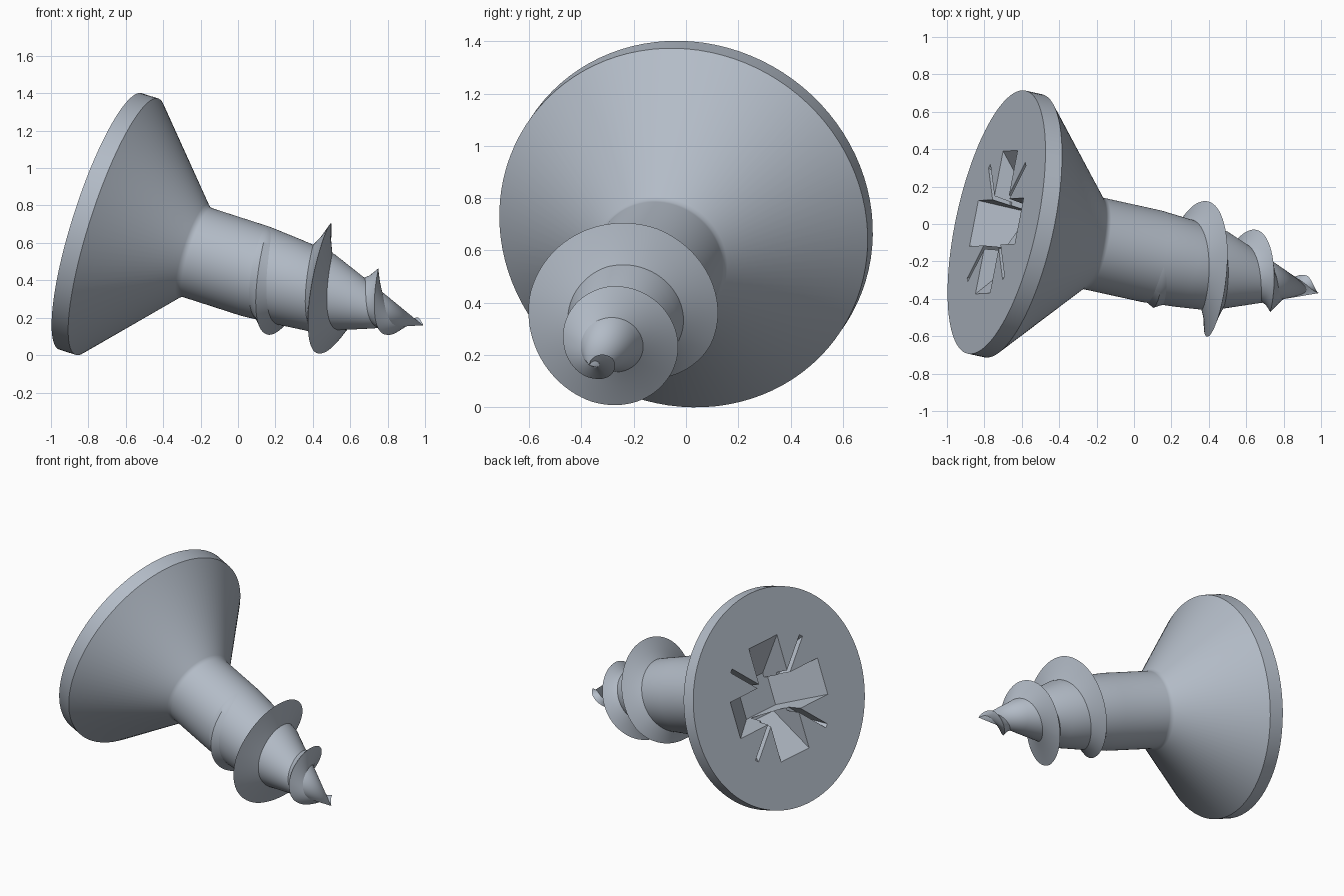
import bpy, bmesh, math
from mathutils import Matrix, Vector

cube = bpy.data.objects.get("Cube")
if cube:
    bpy.data.objects.remove(cube, do_unlink=True)

# One steel colour
steel = bpy.data.materials.new("steel grey")
steel.use_nodes = True
steel.diffuse_color = (0.45, 0.50, 0.57, 1)
bsdf = next(n for n in steel.node_tree.nodes if n.type == 'BSDF_PRINCIPLED')
bsdf.inputs["Base Color"].default_value = steel.diffuse_color

# Tilted frame: local z runs from the head to the tip
axis = Vector((0.931, -0.205, -0.30)).normalized()
u = Vector((0.19, 0.98, -0.08))
u = (u - axis * u.dot(axis)).normalized()
v = axis.cross(u)
frame = Matrix((u, v, axis)).transposed().to_4x4()
frame.translation = (-0.735, 0.01, 0.715)


def make_object(name, bm):
    bmesh.ops.recalc_face_normals(bm, faces=bm.faces)
    bm.transform(frame)
    mesh = bpy.data.meshes.new(name)
    bm.to_mesh(mesh)
    bm.free()
    mesh.materials.append(steel)
    obj = bpy.data.objects.new(name, mesh)
    bpy.context.collection.objects.link(obj)
    return obj


def activate(obj):
    bpy.ops.object.select_all(action='DESELECT')
    obj.select_set(True)
    bpy.context.view_layer.objects.active = obj


def smooth(obj):
    activate(obj)
    bpy.ops.object.shade_smooth_by_angle(angle=math.radians(32))


def interpolate(points, s):
    for (s0, r0), (s1, r1) in zip(points, points[1:]):
        if s <= s1:
            return r0 + (r1 - r0) * max(0, s - s0) / (s1 - s0)
    return points[-1][1]


# Head and tapering shank, turned from one profile
core = [(0.53, 0.262), (0.545, 0.252), (0.56, 0.25), (0.89, 0.25),
        (1.08, 0.236), (1.27, 0.217), (1.55, 0.115), (1.85, 0)]
profile = [(0, 0), (0, 0.72), (0.095, 0.72)] + core
bm = bmesh.new()
verts = [bm.verts.new((r, 0, s)) for s, r in profile]
edges = [bm.edges.new(pair) for pair in zip(verts, verts[1:])]
bmesh.ops.spin(bm, geom=verts + edges, cent=(0, 0, 0), axis=(0, 0, 1),
               angle=math.tau, steps=96)
bmesh.ops.remove_doubles(bm, verts=bm.verts, dist=0.0005)
body = make_object("head_and_shank", bm)


def cut(name, angle, top, bottom, depth):
    """Cut a tapered slot; top and bottom are (start, end, half width)."""
    bm = bmesh.new()
    above = 0.03
    for blend, s in ((-above / depth, -above), (1, depth)):
        start, end, half = [t + (b - t) * blend for t, b in zip(top, bottom)]
        for x in (start, end):
            for y in (-half, half):
                bm.verts.new((x, y, s))
    bmesh.ops.convex_hull(bm, input=bm.verts)
    bmesh.ops.rotate(bm, verts=bm.verts, cent=(0, 0, 0),
                     matrix=Matrix.Rotation(angle, 3, 'Z'))
    cutter = make_object(name, bm)
    cutter.hide_render = True
    mod = body.modifiers.new(name, 'BOOLEAN')
    mod.operation = 'DIFFERENCE'
    mod.solver = 'EXACT'
    mod.object = cutter
    activate(body)
    bpy.ops.object.modifier_apply(modifier=name)
    bpy.data.objects.remove(cutter, do_unlink=True)


# Cross recess with four thin diagonal slits
for i in range(2):
    cut("cross_cutter", i * math.pi / 2, (-0.39, 0.39, 0.125),
        (-0.13, 0.13, 0.10), 0.22)
for i in range(4):
    cut("slit_cutter", math.pi / 4 + i * math.pi / 2, (0.13, 0.44, 0.014),
        (0.13, 0.36, 0.012), 0.1)
smooth(body)

# Helical thread: a sharp ridge that swells and fades toward the tip
crest = [(0.87, 0.245), (0.96, 0.265), (1.04, 0.30), (1.10, 0.343),
         (1.184, 0.37), (1.27, 0.363), (1.347, 0.325), (1.404, 0.28),
         (1.52, 0.216), (1.60, 0.155), (1.68, 0.108), (1.77, 0.075),
         (1.85, 0.004)]
pitch, first, last = 0.322, 0.87, 1.85
steps = 300
bm = bmesh.new()
rings = []
for i in range(steps + 1):
    s = first + (last - first) * i / steps
    phi = math.pi + math.tau * (s - 0.959) / pitch
    width = min(0.06, (last - s) * 0.4 + 0.002)
    tip = interpolate(crest, s)
    ring = []
    for offset in (-1, -0.5, 0, 0.5, 1):
        z = s + offset * width
        base = max(0.001, interpolate(core, z) - 0.006)
        lift = (1 - abs(offset)) if offset in (-1, 0, 1) else 0.42
        r = base + max(0, tip - base) * lift
        ring.append(bm.verts.new((r * math.cos(phi), r * math.sin(phi), z)))
    rings.append(ring)
for a, b in zip(rings, rings[1:]):
    for k in range(5):
        n = (k + 1) % 5
        bm.faces.new((a[k], a[n], b[n], b[k]))
bm.faces.new(rings[0])
bm.faces.new(rings[-1])
thread = make_object("thread", bm)
smooth(thread)
